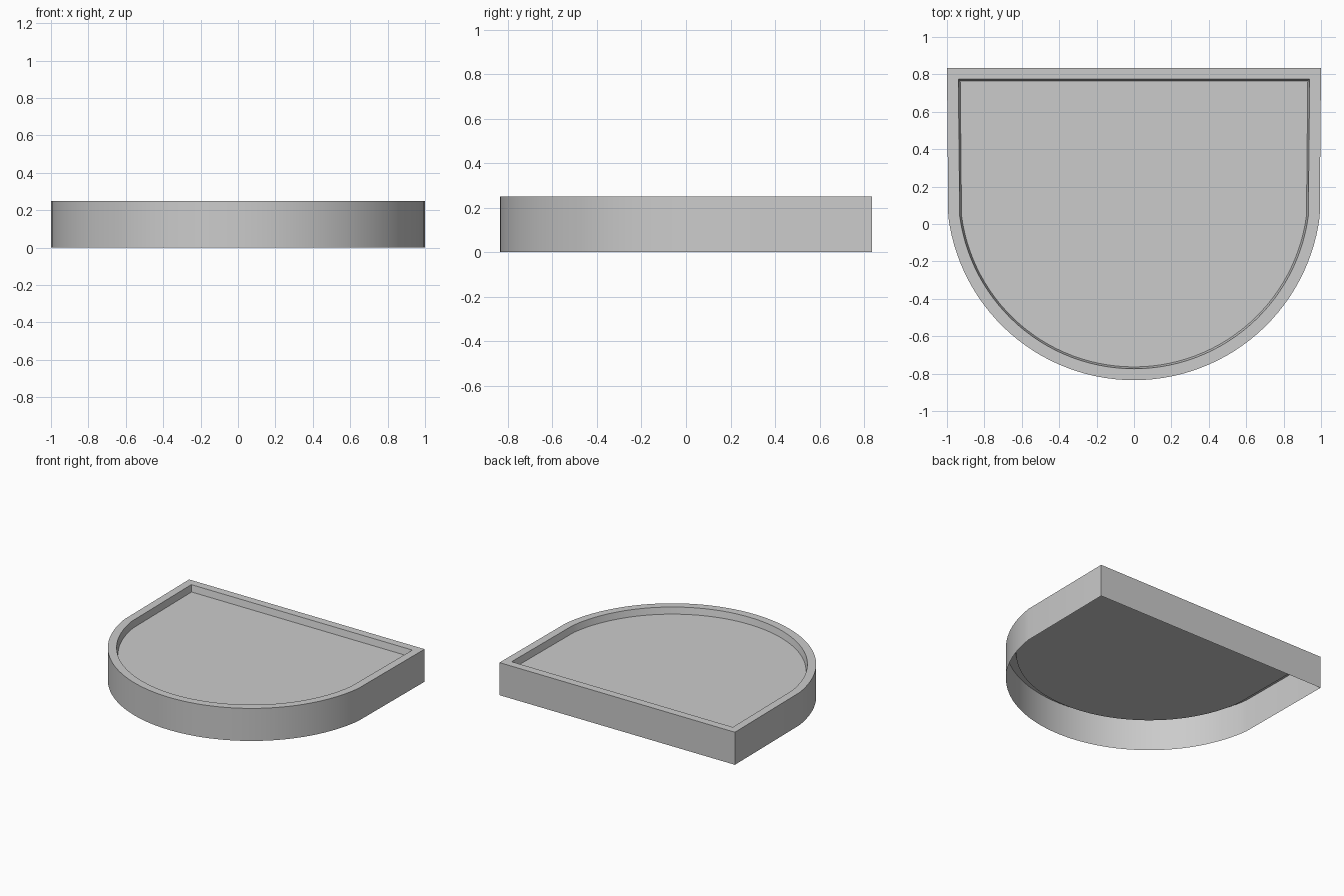
import bpy, bmesh
from math import sin, cos, asin, pi, radians

cube = bpy.data.objects.get("Cube")
if cube:
    bpy.data.objects.remove(cube)

BACK, HEIGHT, FLOOR = 0.835, 0.25, 0.2
ARC_Y, RADIUS, SIDE, SEGMENTS = 0.166, 1.001, 0.993, 56

grey = bpy.data.materials.new("plain_grey")
grey.use_nodes = True
colour = (0.6, 0.6, 0.6, 1)
grey.diffuse_color = colour
grey.node_tree.nodes["Principled BSDF"].inputs["Base Color"].default_value = colour


def outline(inset):
    """Straight back, slightly tapered sides and a round front."""
    r = RADIUS - inset
    half = asin((SIDE - inset) / r)
    angles = [half - 2 * half * i / SEGMENTS for i in range(SEGMENTS + 1)]
    arc = [(r * sin(a), ARC_Y - r * cos(a)) for a in angles]
    corner_x, corner_y = 1 - inset, BACK - inset
    return [(corner_x, corner_y)] + arc + [(-corner_x, corner_y)]


# Open-bottomed tray: outer wall, flat rim, drafted inner wall, recessed floor
bm = bmesh.new()
rings = []
for inset, z in ((0, 0), (0, HEIGHT), (0.061, HEIGHT), (0.071, FLOOR)):
    rings.append([bm.verts.new((x, y, z)) for x, y in outline(inset)])
for low, high in zip(rings, rings[1:]):
    for i in range(len(low)):
        j = (i + 1) % len(low)
        bm.faces.new((low[j], low[i], high[i], high[j]))
bm.faces.new(reversed(rings[-1]))
bm.normal_update()

mesh = bpy.data.meshes.new("tray")
bm.to_mesh(mesh)
bm.free()
mesh.materials.append(grey)
tray = bpy.data.objects.new("tray", mesh)
bpy.context.collection.objects.link(tray)

# Smooth the curved front, keep the rim and corners crisp
bpy.ops.object.select_all(action="DESELECT")
tray.select_set(True)
bpy.context.view_layer.objects.active = tray
bpy.ops.object.shade_smooth_by_angle(angle=radians(30))
